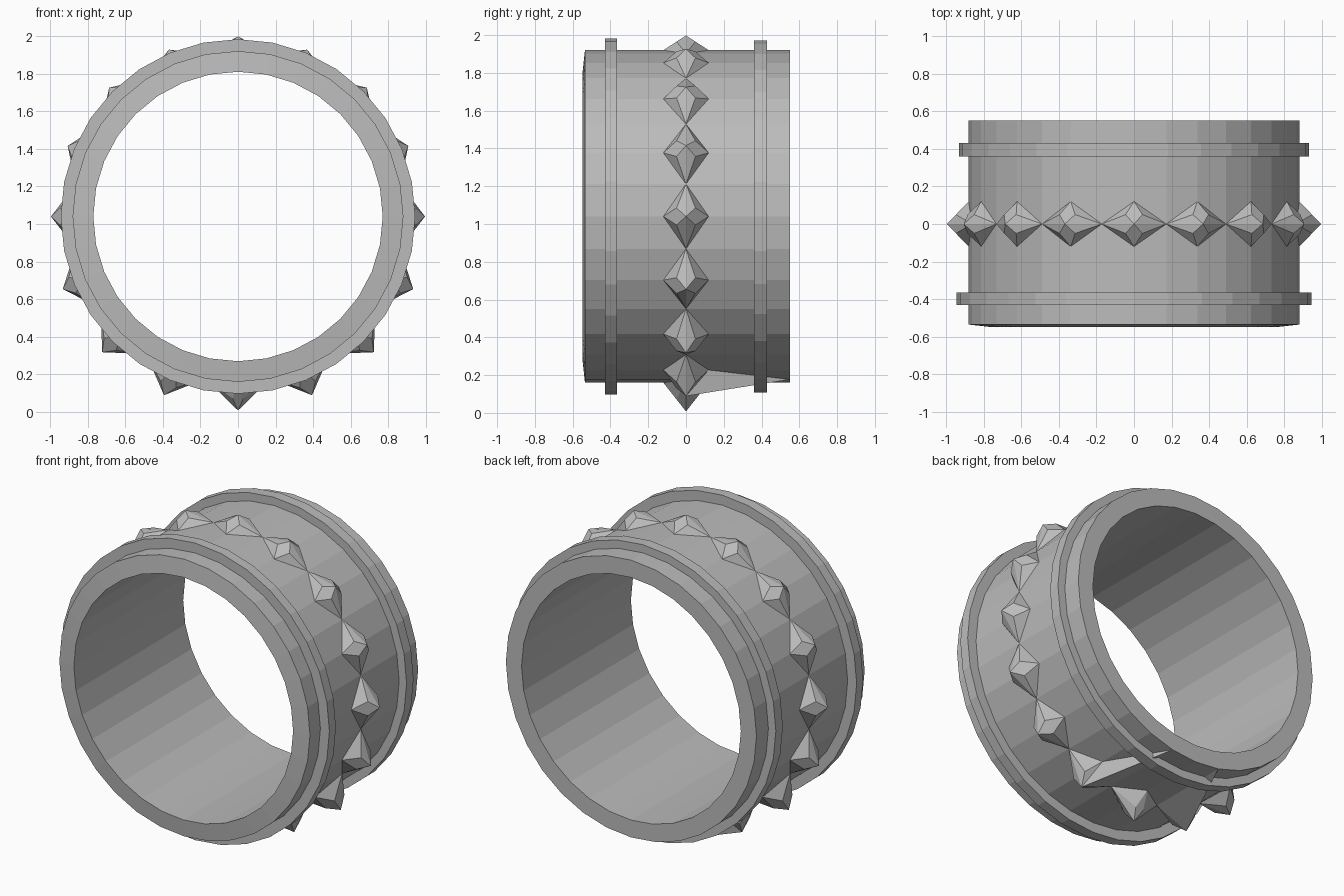
import bpy, bmesh, math
from mathutils import Vector

if "Cube" in bpy.data.objects:
    bpy.data.objects.remove(bpy.data.objects["Cube"])

SIDES = 32
STEP = 2 * math.pi / SIDES
CZ = 1.04          # height of the ring axis
R = 0.88           # outer radius of the tube

grey = bpy.data.materials.new("metal grey")
grey.diffuse_color = (0.5, 0.5, 0.5, 1)
grey.use_nodes = True
grey.node_tree.nodes["Principled BSDF"].inputs["Base Color"].default_value = grey.diffuse_color


def polar(r, a, y):
    return Vector((r * math.cos(a), y, CZ + r * math.sin(a)))


def finish(name, bm):
    bmesh.ops.recalc_face_normals(bm, faces=bm.faces)
    me = bpy.data.meshes.new(name)
    bm.to_mesh(me)
    bm.free()
    me.materials.append(grey)
    ob = bpy.data.objects.new(name, me)
    bpy.context.collection.objects.link(ob)
    return ob


def lathe(name, profile):
    """Closed (radius, y) profile swept round the y axis."""
    bm = bmesh.new()
    loops = [[bm.verts.new(polar(r, i * STEP, y)) for r, y in profile]
             for i in range(SIDES)]
    n = len(profile)
    for i in range(SIDES):
        a, b = loops[i], loops[(i + 1) % SIDES]
        for k in range(n):
            m = (k + 1) % n
            bm.faces.new((a[k], a[m], b[m], b[k]))
    return finish(name, bm)


# Tube and its two raised bands
lathe("ring_body", [(0.77, -0.547), (R, -0.535), (R, 0.55), (0.77, 0.55)])
lathe("front_band", [(0.86, -0.43), (0.943, -0.43), (0.943, -0.365), (0.86, -0.365)])
lathe("back_band", [(0.86, 0.36), (0.932, 0.36), (0.932, 0.43), (0.86, 0.43)])


# Studs: four kite faces meeting at a tip, with feet flared onto the tube
def stud(i):
    a = i * 2 * STEP
    tip_r = 0.995 - 0.037 * math.sin(a)
    bottom = i == 12
    wing_y, in_y = 0.12, 0.05
    in_c = 0.028 if bottom else 0.045
    in_r = tip_r - (tip_r - R) * in_y / wing_y
    bm = bmesh.new()
    tip = bm.verts.new(polar(tip_r, a, 0))
    foot = {s: bm.verts.new(polar(R, a + s * STEP, 0)) for s in (-1, 1)}
    wing = {s: bm.verts.new(polar(R, a, s * wing_y)) for s in (-1, 1)}
    tangent = Vector((-math.sin(a), 0, math.cos(a)))
    inner = {(s, t): bm.verts.new(polar(in_r, a, t * in_y) + tangent * s * in_c)
             for s in (-1, 1) for t in (-1, 1)}
    for s in (-1, 1):
        bm.faces.new((tip, inner[-1, s], wing[s], inner[1, s]))
        for t in (-1, 1):
            bm.faces.new((tip, inner[s, t], foot[s]))
            bm.faces.new((inner[s, t], wing[t], foot[s]))
    # close the underside
    bm.faces.new((foot[-1], wing[-1], foot[1], wing[1]))
    finish("stud_%02d" % i, bm)
    return tip_r


tips = [stud(i) for i in range(16)]


# Webs running from the two lower studs back to the rear rim
for i, s, name in ((11, 1, "left_web"), (13, -1, "right_web")):
    a = i * 2 * STEP
    b = a + s * STEP
    bm = bmesh.new()
    tip = bm.verts.new(polar(tips[i], a, 0))
    foot = bm.verts.new(polar(R, b, 0))
    rim = bm.verts.new(polar(R, b, 0.55))
    wing = bm.verts.new(polar(R, a, 0.12))
    for f in ((tip, foot, rim), (tip, rim, wing), (tip, wing, foot), (foot, wing, rim)):
        bm.faces.new(f)
    finish(name, bm)
